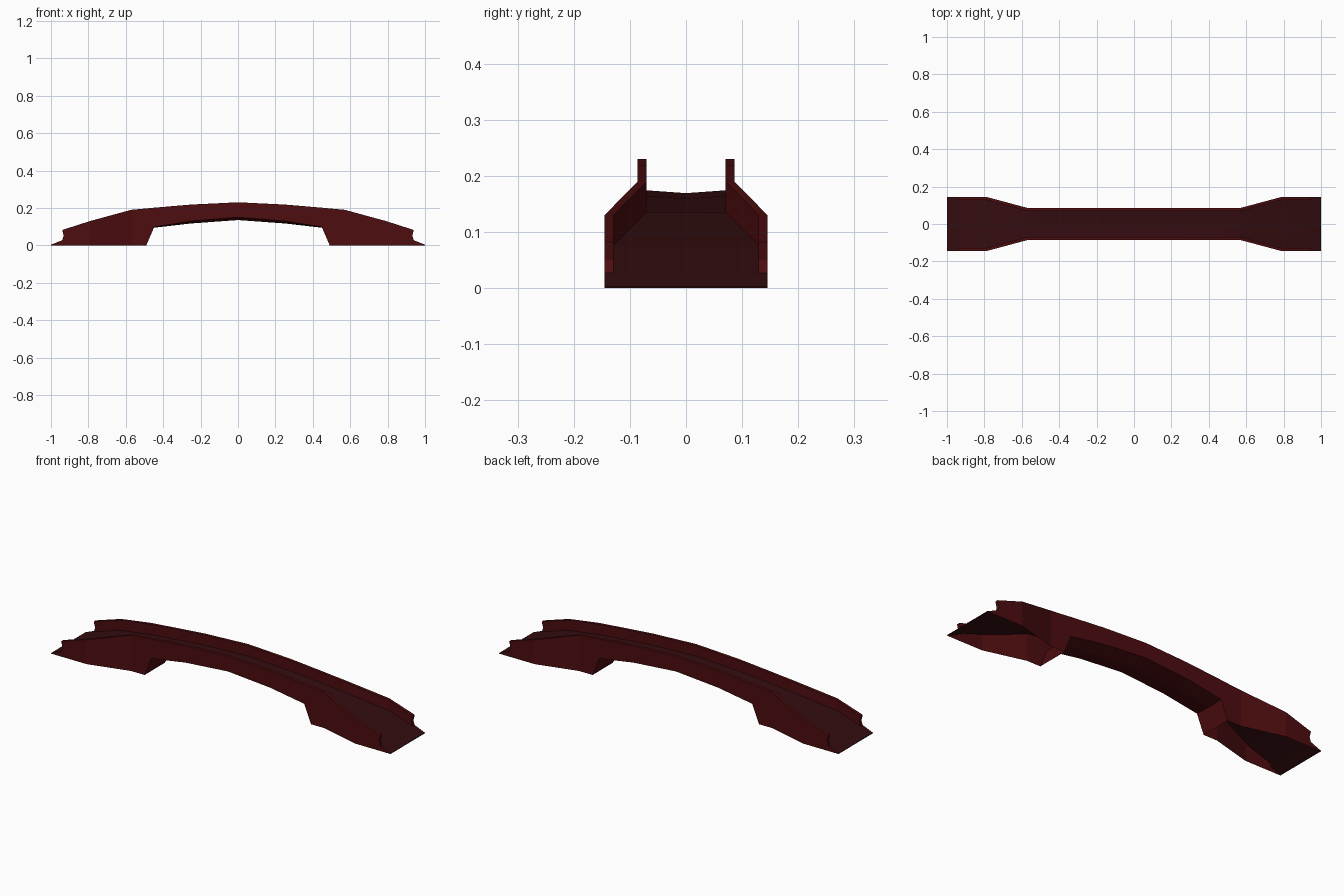
import bpy
import bmesh

cube = bpy.data.objects.get("Cube")
if cube:
    bpy.data.objects.remove(cube, do_unlink=True)


def material(name, rgb):
    m = bpy.data.materials.new(name)
    m.use_nodes = True
    m.diffuse_color = (*rgb, 1)
    bsdf = m.node_tree.nodes["Principled BSDF"]
    bsdf.inputs["Base Color"].default_value = (*rgb, 1)
    bsdf.inputs["Roughness"].default_value = 0.8
    return m


wall_red = material("dark red", (0.075, 0.004, 0.005))
deck_red = material("deep brown red", (0.034, 0.004, 0.005))


def sheet(name, rows, mat, flip=False):
    """Skin a quarter of the bridge between rows of points, then mirror it."""
    bm = bmesh.new()
    grid = [[bm.verts.new(p) for p in row] for row in rows]
    for a, b in zip(grid, grid[1:]):
        for i in range(len(a) - 1):
            f = bm.faces.new((a[i], a[i + 1], b[i + 1], b[i]))
            if flip:
                f.normal_flip()
    bmesh.ops.remove_doubles(bm, verts=bm.verts, dist=0.0001)
    mesh = bpy.data.meshes.new(name)
    bm.to_mesh(mesh)
    bm.free()
    mesh.materials.append(mat)
    ob = bpy.data.objects.new(name, mesh)
    bpy.context.collection.objects.link(ob)
    mirror = ob.modifiers.new("mirror", "MIRROR")
    mirror.use_axis = (True, True, False)
    return ob


THICK = 0.016
# stations: x, outer half width, wall bottom, deck height, wall top
stations = [
    (0.00, 0.086, 0.150, 0.174, 0.230),
    (0.25, 0.086, 0.130, 0.164, 0.218),
    (0.45, 0.086, 0.098, 0.146, 0.201),
    (0.49, 0.086, 0.000, 0.143, 0.197),
    (0.57, 0.086, 0.000, 0.135, 0.190),
    (0.79, 0.145, 0.000, 0.076, 0.130),
    (0.94, 0.145, 0.000, 0.027, 0.082),
]
end_x, end_w, _, end_deck, end_top = stations[-1]
notch = (0.932, 0.05)

# Parapets, with a shallow notch in each end
outer, coping, inner = [], [], []
for x, w, bottom, deck, top in stations:
    mid_x, mid_z = (notch if x == end_x else (x, (deck + top) / 2))
    outer.append([(x, w, bottom), (x, w, deck), (mid_x, w, mid_z), (x, w, top)])
    coping.append([(x, w, top), (x, w - THICK, top)])
    inner.append([(x, w - THICK, top), (mid_x, w - THICK, mid_z), (x, w - THICK, deck)])
sheet("parapet_outer", outer, wall_red, flip=True)
sheet("parapet_coping", coping, wall_red, flip=True)
sheet("parapet_inner", inner, wall_red, flip=True)
sheet("parapet_end", [[(x, y, z) for y in (end_w - THICK, end_w)]
                      for x, z in ((end_x, end_deck), notch, (end_x, end_top))], wall_red)

# Deck, dished slightly towards the middle
road = [[(x, 0, deck - 0.005 * (x < 0.5)), (x, w - THICK, deck)]
        for x, w, _, deck, _ in stations]
sheet("deck", road, deck_red, flip=True)

# Ramp tips reaching the ground, with their side cheeks
tip_z = 0.003
sheet("ramp_tip", [[(end_x, y, end_deck) for y in (0, end_w - THICK, end_w)],
                   [(1, y, tip_z) for y in (0, end_w - THICK, end_w)]], deck_red, flip=True)
sheet("ramp_cheek", [[(end_x, end_w, 0), (end_x, end_w, end_deck)],
                     [(1, end_w, 0), (1, end_w, tip_z)]], wall_red, flip=True)
sheet("ramp_edge", [[(1, 0, 0), (1, end_w, 0)],
                    [(1, 0, tip_z), (1, end_w, tip_z)]], deck_red)

# Arch underside, bellied along the middle, and the sloping abutment faces
belly = (0.135, 0.117, 0.094)
sheet("arch_underside", [[(s[0], 0, b), (s[0], s[1], s[2])]
                         for s, b in zip(stations, belly)], wall_red)
sheet("abutment", [[(0.45, 0, belly[-1]), (0.45, 0.086, 0.098)],
                   [(0.49, 0, 0), (0.49, 0.086, 0)]], wall_red)
